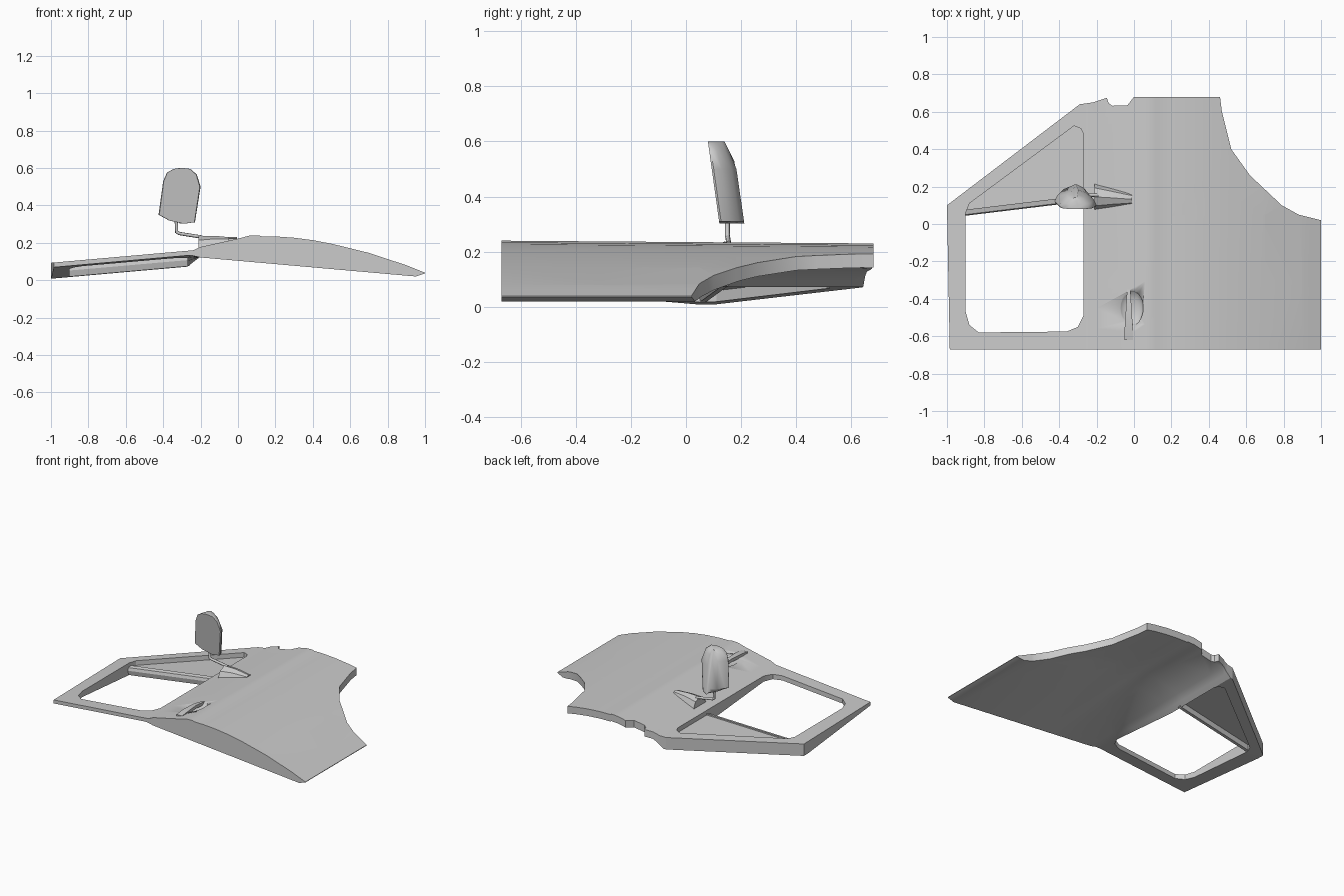
import bpy, bmesh
from mathutils import Vector

cube = bpy.data.objects.get("Cube")
if cube:
    bpy.data.objects.remove(cube, do_unlink=True)

grey = bpy.data.materials.new("plain grey")
grey.use_nodes = True
grey.diffuse_color = (0.6, 0.6, 0.6, 1)
grey.node_tree.nodes["Principled BSDF"].inputs["Base Color"].default_value = (0.6, 0.6, 0.6, 1)


def finish(name, bm, angle=0.5):
    bmesh.ops.recalc_face_normals(bm, faces=bm.faces[:])
    mesh = bpy.data.meshes.new(name)
    bm.to_mesh(mesh)
    bm.free()
    mesh.materials.append(grey)
    ob = bpy.data.objects.new(name, mesh)
    bpy.context.collection.objects.link(ob)
    bpy.ops.object.select_all(action='DESELECT')
    ob.select_set(True)
    bpy.context.view_layer.objects.active = ob
    bpy.ops.object.shade_smooth_by_angle(angle=angle)
    return ob


def loft(name, rings, angle=0.5):
    """Skin a list of equal-length rings and cap both ends."""
    bm = bmesh.new()
    rows = [[bm.verts.new(p) for p in ring] for ring in rings]
    n = len(rows[0])
    for a, b in zip(rows, rows[1:]):
        for i in range(n):
            j = (i + 1) % n
            bm.faces.new((a[i], a[j], b[j], b[i]))
    bm.faces.new(rows[0])
    bm.faces.new(rows[-1])
    return finish(name, bm, angle)


def interp(points, x):
    for (x0, z0), (x1, z1) in zip(points, points[1:]):
        if x <= x1:
            return z0 + (z1 - z0) * (x - x0) / (x1 - x0)
    return points[-1][1]


def ramp(v, lo, hi):
    return min(1, max(0, (v - lo) / (hi - lo)))


# Cross-section of the outer skin and lower body edge
SKIN = [(-1, .093), (-.24, .16), (-.2, .178), (0, .222), (.06, .238), (.11, .24), (.125, .235),
        (.2, .234), (.3, .227), (.4, .214), (.5, .195), (.7, .146), (.9, .08), (1, .04)]
LOWER = [(-.24, .125), (.95, .02), (1, .036)]


def top(x, y):
    return interp(SKIN, x) - .01 * ramp(y, -.67, .68) * ramp(x, -.2, .06) * ramp(x, 1, .5)


def bottom(x, y):
    frame = top(x, y) - .025 - .06 * ramp(y, -.67, .05)
    low = interp(LOWER, max(x, -.24))
    arch = max(low, top(x, y) - .05)
    body = low + (arch - low) * ramp(y, -.67, .2)
    k = ramp(x, -.27, -.2)
    return frame * (1 - k) + body * k


# Door shell: flat outline with window hole, sliced, thickened and bent
OUTLINE = [(-1, .1), (-.29, .64), (-.22, .65), (-.145, .675), (-.135, .645), (-.115, .632),
           (-.035, .635), (0, .68), (.46, .68), (.47, .6), (.52, .4), (.62, .26), (.79, .1),
           (.88, .05), (1, .02), (1, -.67), (-.985, -.67)]
WINDOW = [(-.9, .06), (-.9, -.47), (-.88, -.54), (-.83, -.58), (-.36, -.575), (-.3, -.55),
          (-.27, -.49), (-.27, .48), (-.285, .51), (-.32, .525), (-.88, .11)]
bm = bmesh.new()
for loop in (OUTLINE, WINDOW):
    vs = [bm.verts.new((x, y, 0)) for x, y in loop]
    for i, v in enumerate(vs):
        bm.edges.new((v, vs[i - 1]))
bmesh.ops.triangle_fill(bm, edges=bm.edges[:], use_beauty=True, use_dissolve=False)
cuts = [((x, 0, 0), (1, 0, 0)) for x in [p[0] for p in SKIN[1:-1]] + [-.27, .95]]
cuts += [((0, y, 0), (0, 1, 0)) for y in (-.3, .05, .2)]
for co, no in cuts:
    bmesh.ops.bisect_plane(bm, geom=bm.verts[:] + bm.edges[:] + bm.faces[:], dist=1e-5,
                           plane_co=co, plane_no=no)
extruded = bmesh.ops.extrude_face_region(bm, geom=bm.faces[:], use_keep_orig=True)
upper = {g for g in extruded["geom"] if isinstance(g, bmesh.types.BMVert)}
for v in bm.verts:
    v.co.z = (top if v in upper else bottom)(v.co.x, v.co.y)
shell = finish("door_shell", bm)

# Recess behind the door handle
bm = bmesh.new()
bmesh.ops.create_uvsphere(bm, u_segments=20, v_segments=10, radius=1)
for v in bm.verts:
    v.co = Vector((-.015 + .068 * v.co.x, -.45 + .095 * v.co.y, .222 + .035 * v.co.z))
cutter = finish("handle_recess_cutter", bm)
cutter.hide_render = True
cutter.hide_viewport = True
cutter.display_type = 'WIRE'
cut = shell.modifiers.new("handle_recess", 'BOOLEAN')
cut.object = cutter
cut.operation = 'DIFFERENCE'
cut.solver = 'EXACT'


def section(x, y, half, z0, z1):
    return [(x - half, y, z0), (x + half, y, z0), (x + half, y, z1), (x - half, y, z1)]


# Door handle: a pull bar arched over the recess
loft("door_handle", [section(-.028, y, w, .2 + h, .222 + h) for y, w, h in
                     ((-.62, .022, 0), (-.56, .022, .008), (-.45, .015, .01), (-.35, .009, -.004))])

# Fixed quarter pane and the bar dividing it from the main window
pane = [(-.91, .06), (-.26, .14), (-.26, .5), (-.32, .535), (-.89, .11)]
loft("quarter_pane", [[(x, y, top(x, y) - d) for x, y in pane] for d in (.045, .033)])
loft("window_divider", [[(x, y + dy, top(x, y) - d) for dy, d in
                         ((-.012, .03), (-.018, .05), (-.01, .083), (.012, .083), (.014, .024))]
                        for x, y in ((-.92, .06), (-.26, .14))])

# Mirror base: tapered hood standing on the door skin
loft("mirror_base", [[(x, yc - r, z0), (x, yc - r * .6, z0 + h * .75), (x, yc, z0 + h),
                      (x, yc + r * .6, z0 + h * .8), (x, yc + r, z0)]
                     for x, yc, r, z0, h in ((-.21, .145, .08, .15, .085),
                                             (-.12, .14, .058, .175, .062),
                                             (-.01, .132, .033, .2, .026))])

# Mirror arm
curve = bpy.data.curves.new("mirror_arm", 'CURVE')
curve.dimensions = '3D'
curve.bevel_depth = .009
curve.bevel_resolution = 2
curve.use_fill_caps = True
path = [(-.19, .155, .23), (-.315, .152, .25), (-.328, .15, .258), (-.33, .15, .32)]
spline = curve.splines.new('POLY')
spline.points.add(len(path) - 1)
for p, co in zip(spline.points, path):
    p.co = (*co, 1)
curve.materials.append(grey)
bpy.context.collection.objects.link(bpy.data.objects.new("mirror_arm", curve))

# Mirror head: glass outline lofted back to a narrow ridge
HEAD = [(-.425, .35), (-.4, .53), (-.38, .575), (-.345, .595), (-.3, .6), (-.255, .595),
        (-.22, .565), (-.2, .5), (-.23, .31), (-.29, .302), (-.37, .32)]


def head_ring(scale, depth):
    ring = []
    for x, z in HEAD:
        front = .12 - .14 * (z - .31)
        back = interp([(.3, .212), (.52, .18), (.6, .14)], z)
        ring.append((-.315 + (x + .315) * scale, front + (back - front) * depth, z))
    return ring


loft("mirror_head", [head_ring(*s) for s in ((.96, 0), (1, .08), (.88, .4), (.55, .8), (.15, 1))], .7)
